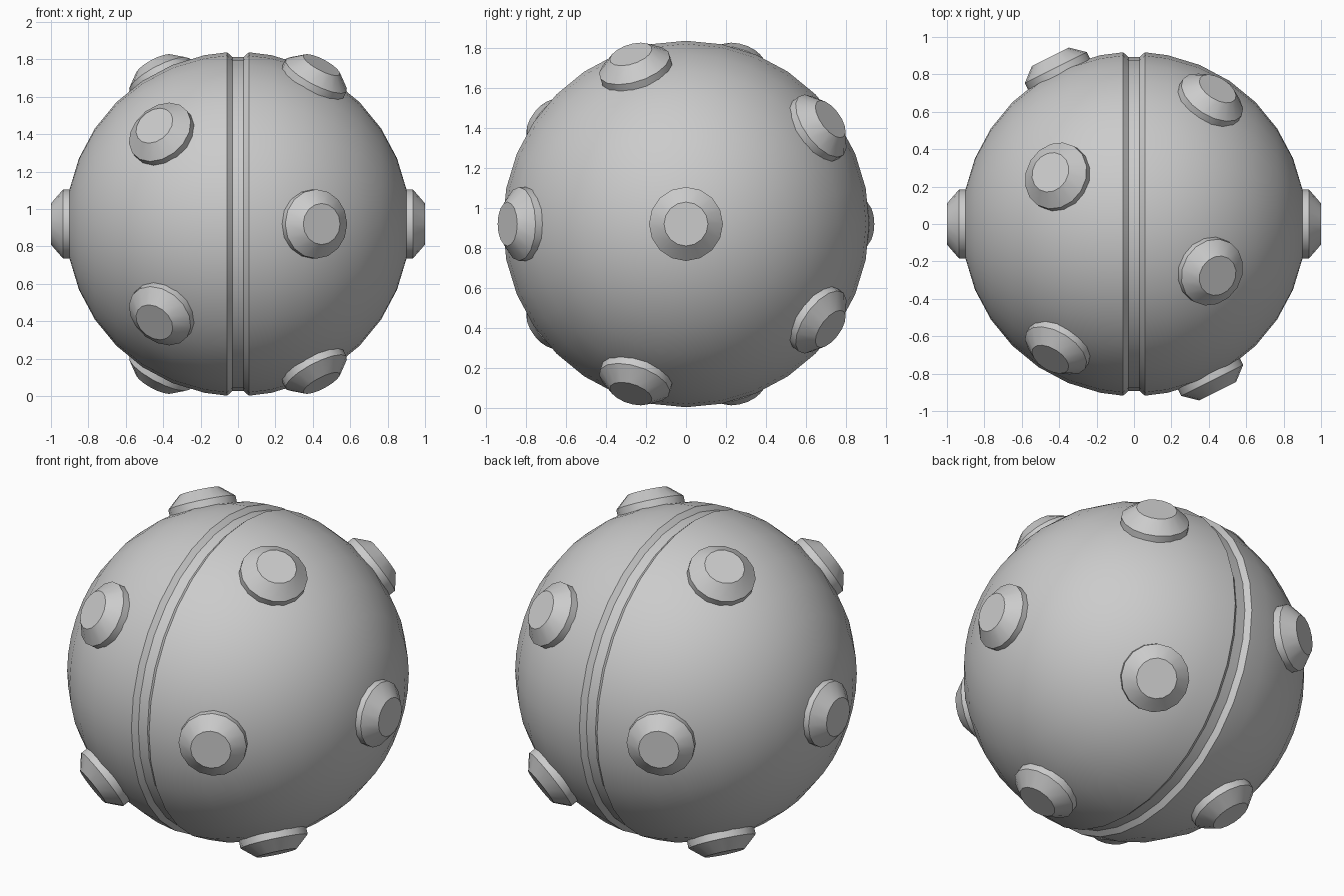
import bpy
import math
from mathutils import Vector

if "Cube" in bpy.data.objects:
    bpy.data.objects.remove(bpy.data.objects["Cube"], do_unlink=True)

RADIUS = 0.92
CENTRE = Vector((0, 0, RADIUS))

grey = bpy.data.materials.new("plain grey")
grey.use_nodes = True
colour = (0.6, 0.6, 0.6, 1)
grey.diffuse_color = colour
grey.node_tree.nodes["Principled BSDF"].inputs["Base Color"].default_value = colour


def lathe(name, profile, sides):
    """Revolve (radius, height) points about z; zero radius makes a pole."""
    verts, faces, rings = [], [], []
    for r, h in profile:
        count = sides if r > 0 else 1
        rings.append([len(verts) + i for i in range(count)])
        for i in range(count):
            a = math.tau * i / sides
            verts.append((r * math.cos(a), r * math.sin(a), h))
    for low, high in zip(rings, rings[1:]):
        for i in range(sides):
            j = (i + 1) % sides
            if len(low) == 1:
                faces.append((low[0], high[j], high[i]))
            elif len(high) == 1:
                faces.append((low[i], low[j], high[0]))
            else:
                faces.append((low[i], low[j], high[j], high[i]))
    # Close open ends with flat caps
    if len(rings[0]) > 1:
        faces.append(rings[0][::-1])
    if len(rings[-1]) > 1:
        faces.append(rings[-1])
    mesh = bpy.data.meshes.new(name)
    mesh.from_pydata(verts, [], faces)
    mesh.materials.append(grey)
    return mesh


def place(name, mesh, direction):
    obj = bpy.data.objects.new(name, mesh)
    bpy.context.collection.objects.link(obj)
    obj.location = CENTRE
    obj.rotation_mode = 'QUATERNION'
    obj.rotation_quaternion = direction.to_track_quat('Z', 'Y')
    return obj


def smooth(obj, degrees):
    bpy.ops.object.select_all(action='DESELECT')
    obj.select_set(True)
    bpy.context.view_layer.objects.active = obj
    bpy.ops.object.shade_smooth_by_angle(angle=math.radians(degrees))


# Ball with a groove around its middle, poles along x
half = [(0.893, 0.03), (0.918, 0.058)]
for k in range(1, 8):
    a = k * math.pi / 16
    half.append((RADIUS * math.cos(a), RADIUS * math.sin(a)))
half.append((0, RADIUS))
profile = [(r, -h) for r, h in reversed(half)] + half
ball = place("grooved_ball", lathe("grooved_ball", profile, 32), Vector((1, 0, 0)))
smooth(ball, 25)

# Twelve bevelled studs: one on each pole and a ring of five on each half
stud_mesh = lathe("stud", [(0.185, 0.87), (0.185, 0.935), (0.11, 1.0)], 16)
ring_x = 1 / math.sqrt(5)
ring_r = 2 * ring_x
for side, label in ((1, "left"), (-1, "right")):
    directions = [Vector((side, 0, 0))]
    for k in range(5):
        a = math.tau * k / 5
        directions.append(Vector((side * ring_x, -side * ring_r * math.cos(a),
                                  ring_r * math.sin(a))))
    for n, d in enumerate(directions):
        stud = place(f"{label}_stud_{n}", stud_mesh, d)
smooth(stud, 30)
